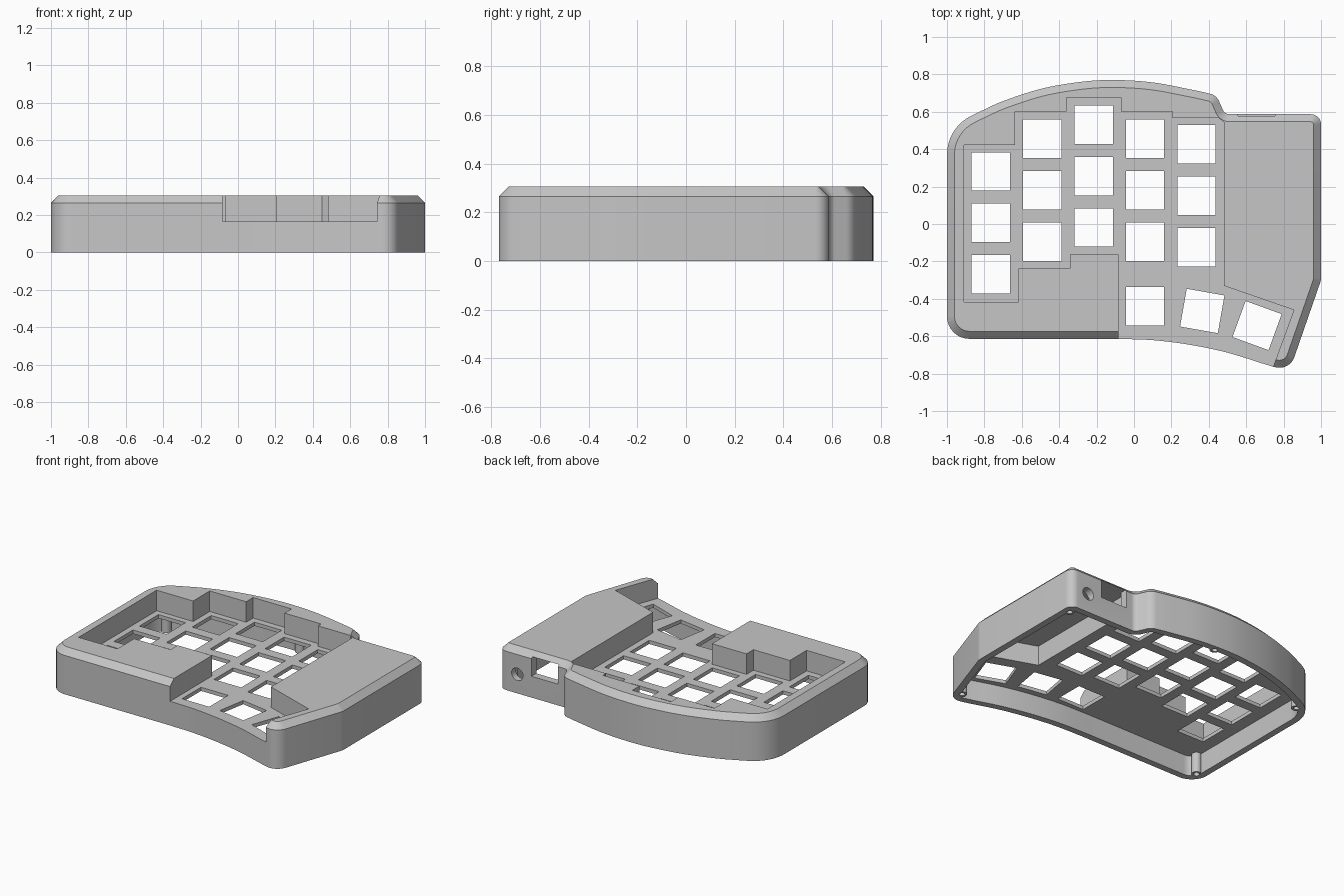
import bpy, bmesh, math
from mathutils import Vector, Matrix

cube = bpy.data.objects.get("Cube")
if cube:
    bpy.data.objects.remove(cube, do_unlink=True)

HEIGHT, CHAMFER = 0.305, 0.04
PLATE_TOP, PLATE_BOTTOM = 0.165, 0.14
WALL = 0.045

grey = bpy.data.materials.new("light grey plastic")
grey.use_nodes = True
GREY = (0.567, 0.567, 0.567, 1)
grey.diffuse_color = GREY
grey.node_tree.nodes["Principled BSDF"].inputs["Base Color"].default_value = GREY


def fillet(a, b, c, radius, steps=8):
    """Round the corner at b between a and c."""
    a, b, c = Vector(a), Vector(b), Vector(c)
    u, v = (a - b).normalized(), (c - b).normalized()
    half = u.angle(v) / 2
    centre = b + (u + v).normalized() * radius / math.sin(half)
    start = b + u * radius / math.tan(half) - centre
    sweep = start.angle_signed(b + v * radius / math.tan(half) - centre)
    return [centre + Matrix.Rotation(-sweep * i / steps, 2) @ start for i in range(steps + 1)]


def curve(points, steps=5):
    """Smooth curve through the points."""
    p = [Vector(q) for q in points]
    p = [2 * p[0] - p[1]] + p + [2 * p[-1] - p[-2]]
    out = []
    for a, b, c, d in zip(p, p[1:], p[2:], p[3:]):
        for i in range(steps):
            t = i / steps
            out.append(0.5 * (2 * b + (c - a) * t + (2 * a - 5 * b + 4 * c - d) * t ** 2
                              + (3 * b - a - 3 * c + d) * t ** 3))
    return out + [p[-2]]


def inset(loop, distance):
    """Move a counter-clockwise loop inwards with mitred corners."""
    out = []
    for i, p in enumerate(loop):
        d1 = (p - loop[i - 1]).normalized()
        d2 = (loop[(i + 1) % len(loop)] - p).normalized()
        n1, n2 = Vector((-d1.y, d1.x)), Vector((-d2.y, d2.x))
        out.append(p + (n1 + n2) * distance / (1 + n1.dot(n2)))
    return out


def loft(name, layers):
    """Closed solid through stacked (loop, z) layers."""
    bm = bmesh.new()
    rings = [[bm.verts.new((p[0], p[1], z)) for p in loop] for loop, z in layers]
    for low, high in zip(rings, rings[1:]):
        for i in range(len(low)):
            j = (i + 1) % len(low)
            bm.faces.new((low[i], low[j], high[j], high[i]))
    bm.faces.new(rings[0][::-1])
    bm.faces.new(rings[-1])
    bmesh.ops.recalc_face_normals(bm, faces=bm.faces)
    mesh = bpy.data.meshes.new(name)
    bm.to_mesh(mesh)
    bm.free()
    obj = bpy.data.objects.new(name, mesh)
    mesh.materials.append(grey)
    bpy.context.collection.objects.link(obj)
    return obj


def prism(name, loop, low, high):
    return loft(name, [(loop, low), (loop, high)])


def rectangle(x, y, width, depth, degrees=0):
    turn = Matrix.Rotation(math.radians(degrees), 2)
    return [Vector((x, y)) + turn @ Vector((sx * width / 2, sy * depth / 2))
            for sx, sy in ((-1, -1), (1, -1), (1, 1), (-1, 1))]


def circle(x, y, radius, sides=24):
    return [Vector((x + radius * math.cos(math.tau * i / sides),
                    y + radius * math.sin(math.tau * i / sides))) for i in range(sides)]


def cut(target, cutter, operation="DIFFERENCE"):
    cutter.hide_render = True
    mod = target.modifiers.new("cut", "BOOLEAN")
    mod.operation, mod.solver, mod.object = operation, "EXACT", cutter
    mod.use_self = True
    bpy.context.view_layer.objects.active = target
    bpy.ops.object.modifier_apply(modifier=mod.name)
    bpy.data.objects.remove(cutter, do_unlink=True)


# Outline of the case, counter-clockwise from the front left corner
front = curve([(-0.1, -0.614), (0.1, -0.621), (0.3, -0.646), (0.5, -0.688), (0.7, -0.75)])
back = curve([(0.34, 0.712), (0.1, 0.757), (-0.12, 0.77), (-0.3, 0.758), (-0.5, 0.722),
              (-0.7, 0.657), (-0.82, 0.603)])
outline = (fillet((-1, 0), (-1, -0.614), (0, -0.614), 0.12)
           + front
           + fillet(front[-1], (0.831, -0.788), (1, -0.3), 0.085)
           + fillet((0.85, -0.73), (1, -0.3), (1, 0), 0.08, 4)
           + fillet((1, 0), (1, 0.587), (0.6, 0.587), 0.055)
           + fillet((1, 0.587), (0.486, 0.587), (0.44, 0.685), 0.04)
           + fillet((0.486, 0.587), (0.44, 0.689), back[0], 0.07)
           + back
           + fillet(back[-1], (-1, 0.515), (-1, 0), 0.23))
case = loft("keyboard_case", [(outline, 0), (outline, HEIGHT - CHAMFER),
                              (inset(outline, CHAMFER), HEIGHT)])

# Stepped key well, open at the front
well = [(-0.91, 0.423), (-0.91, -0.418), (-0.617, -0.418), (-0.617, -0.238), (-0.342, -0.238),
        (-0.342, -0.163), (-0.082, -0.163), (-0.082, -1), (0.657, -1), (0.855, -0.46),
        (0.48, -0.33), (0.48, 0.545), (0.45, 0.568), (0.205, 0.568), (0.205, 0.602),
        (-0.07, 0.602), (-0.07, 0.677), (-0.36, 0.677), (-0.36, 0.602), (-0.635, 0.602),
        (-0.635, 0.423)]
cut(case, prism("well_cutter", well, PLATE_TOP, 0.5))

# Hollow underside
cut(case, prism("cavity_cutter", inset(outline, WALL), -0.1, PLATE_BOTTOM))

# Electronics pocket under the raised right block
pocket = [(0.52, 0.535), (0.52, -0.30), (0.89, -0.43), (0.945, -0.28), (0.945, 0.535)]
cut(case, prism("pocket_cutter", pocket, 0.1, 0.275))

# Key holes: straight columns, then the turned thumb keys
KEY, PITCH = 0.205, 0.275
columns = [(-0.766, 0.281, 3), (-0.491, 0.456, 3), (-0.216, 0.531, 3), (0.059, 0.456, 3),
           (0.334, 0.426, 3), (0.059, -0.439, 1)]
keys = [(x, top - PITCH * row, 0) for x, top, count in columns for row in range(count)]
keys += [(0.365, -0.465, -10), (0.658, -0.543, -20)]
for x, y, turn in keys:
    cut(case, prism("key_hole", rectangle(x, y, KEY, KEY, turn), 0.1, 0.2))

# Screw bosses and their holes at the corners of the hollow
screws = [(0.948, 0.51), (-0.04, 0.728), (-0.89, 0.5), (-0.94, -0.52), (0.805, -0.695)]
for x, y in screws:
    cut(case, prism("boss", circle(x, y, 0.032), 0.002, 0.15), "UNION")
    cut(case, prism("screw_hole", circle(x, y, 0.018, 16), -0.1, 0.1))

# Cable window and round socket in the back wall
cut(case, prism("cable_window", rectangle(0.655, 0.57, 0.2, 0.12), 0.145, 0.275))
socket = prism("socket_hole", circle(0, 0, 0.043), -0.1, 0.1)
socket.data.transform(Matrix.Translation((0.862, 0.58, 0.13))
                      @ Matrix.Rotation(math.pi / 2, 4, "X"))
cut(case, socket)

# Smooth the rounded walls, keep the edges crisp
bpy.ops.object.select_all(action="DESELECT")
case.select_set(True)
bpy.context.view_layer.objects.active = case
bpy.ops.object.shade_smooth_by_angle(angle=math.radians(25))
